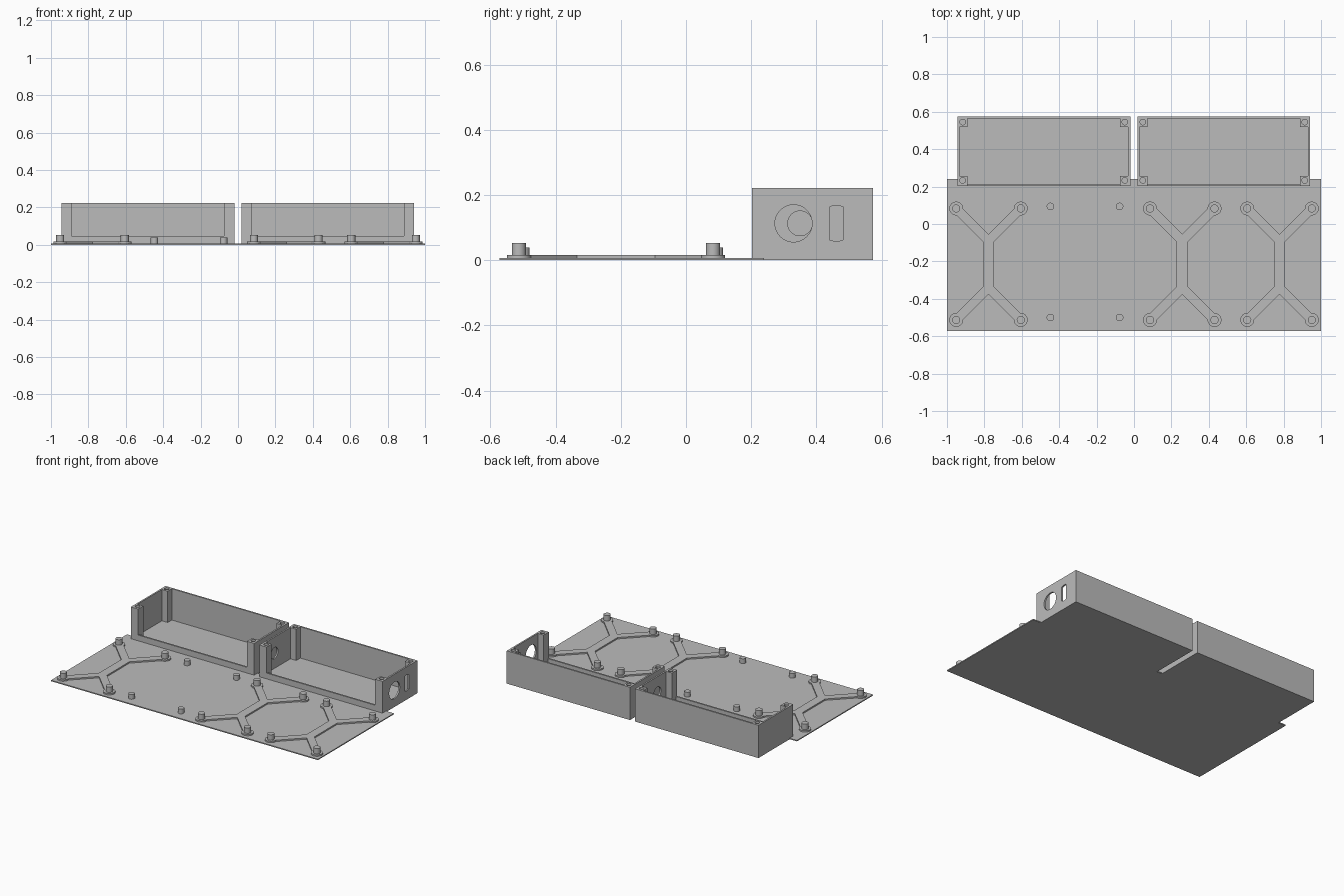
import bpy, bmesh, math
from mathutils import Matrix

if "Cube" in bpy.data.objects:
    bpy.data.objects.remove(bpy.data.objects["Cube"])

grey = bpy.data.materials.new("plain_grey")
grey.use_nodes = True
grey.diffuse_color = (0.5, 0.5, 0.5, 1)
grey.node_tree.nodes["Principled BSDF"].inputs["Base Color"].default_value = (0.5, 0.5, 0.5, 1)


def prism(name, pts, z0, z1, matrix=None):
    """Extrude a counter-clockwise outline from z0 to z1."""
    bm = bmesh.new()
    face = bm.faces.new([bm.verts.new((x, y, z0)) for x, y in pts])
    top = bmesh.ops.extrude_face_region(bm, geom=[face])["geom"]
    bmesh.ops.translate(bm, vec=(0, 0, z1 - z0),
                        verts=[v for v in top if isinstance(v, bmesh.types.BMVert)])
    if matrix:
        bm.transform(matrix)
    bmesh.ops.recalc_face_normals(bm, faces=bm.faces)
    mesh = bpy.data.meshes.new(name)
    bm.to_mesh(mesh)
    bm.free()
    mesh.materials.append(grey)
    obj = bpy.data.objects.new(name, mesh)
    bpy.context.collection.objects.link(obj)
    return obj


def rect(x0, x1, y0, y1):
    return [(x0, y0), (x1, y0), (x1, y1), (x0, y1)]


def arc(cx, cy, r, a0, a1, n):
    return [(cx + r * math.cos(math.radians(a0 + (a1 - a0) * i / n)),
             cy + r * math.sin(math.radians(a0 + (a1 - a0) * i / n))) for i in range(n + 1)]


def circle(cx, cy, r, n=32):
    return arc(cx, cy, r, 0, 360, n)[:-1]


def smooth(obj):
    bpy.ops.object.select_all(action="DESELECT")
    obj.select_set(True)
    bpy.context.view_layer.objects.active = obj
    bpy.ops.object.shade_smooth_by_angle(angle=math.radians(30))


def carve(obj, cutters):
    """Subtract the cutters, bake the result and drop the cutters."""
    for c in cutters:
        mod = obj.modifiers.new("cut", "BOOLEAN")
        mod.operation, mod.solver, mod.object = "DIFFERENCE", "EXACT", c
        c.hide_render = True
    deps = bpy.context.evaluated_depsgraph_get()
    baked = bpy.data.meshes.new_from_object(obj.evaluated_get(deps))
    obj.modifiers.clear()
    obj.data = baked
    for c in cutters:
        bpy.data.objects.remove(c)
    smooth(obj)


# Base plate
prism("base_plate", rect(-1, 1, -0.573, 0.24), 0, 0.007)

# Board mounts: flat brace with four standoffs each
HX, HY, MID_Y = 0.1725, 0.298, -0.215


def brace_outline(cx, cy):
    arm, pad, spine = 0.025, 0.037, 0.03
    meet = HY - HX
    spread = math.degrees(math.asin(arm / pad))
    quarter = [(spine, meet + spine - arm * math.sqrt(2))]
    quarter += arc(HX, HY, pad, -135 + spread, 225 - spread, 20)
    quarter += [(0, meet + arm * math.sqrt(2))]
    upper = quarter + [(-x, y) for x, y in reversed(quarter[:-1])]
    return [(cx + x, cy + y) for x, y in upper + [(-x, -y) for x, y in upper]]


for place, cx in (("right", -0.778), ("middle", 0.258), ("left", 0.778)):
    smooth(prism(f"{place}_mount_brace", brace_outline(cx, MID_Y), 0.005, 0.0165))
    for i, (sx, sy) in enumerate(((-1, -1), (1, -1), (-1, 1), (1, 1)), 1):
        smooth(prism(f"{place}_standoff_{i}",
                     circle(cx + sx * HX, MID_Y + sy * HY, 0.0215), 0.01, 0.053))

# Short standoffs without a brace
for i, (x, y) in enumerate(((-0.447, -0.5), (-0.077, -0.5), (-0.447, 0.094), (-0.077, 0.094)), 1):
    smooth(prism(f"short_standoff_{i}", circle(x, y, 0.02), 0.005, 0.039))

# Open boxes along the back
Y0, Y1, TOP, WALL, POST = 0.202, 0.574, 0.222, 0.011, 0.055
# Turns an outline drawn in (y, z) into a cutter running along x
SIDEWAYS = Matrix(((0, 0, 1, 0), (1, 0, 0, 0), (0, 1, 0, 0), (0, 0, 0, 1)))


def cable_box(name, x0, x1, side_cuts):
    box = prism(name, rect(x0, x1, Y0, Y1), 0, TOP)
    # cavity outline steps round the corner posts
    xs, ys = (x0 + WALL, x0 + POST, x1 - POST, x1 - WALL), (Y0 + WALL, Y0 + POST, Y1 - POST, Y1 - WALL)
    cavity = [(xs[1], ys[0]), (xs[2], ys[0]), (xs[2], ys[1]), (xs[3], ys[1]),
              (xs[3], ys[2]), (xs[2], ys[2]), (xs[2], ys[3]), (xs[1], ys[3]),
              (xs[1], ys[2]), (xs[0], ys[2]), (xs[0], ys[1]), (xs[1], ys[1])]
    cutters = [prism("cavity_cutter", cavity, 0.01, 0.3),
               prism("front_cutter", rect(xs[1], xs[2], Y0 - 0.1, Y0 + 0.03), 0.046, 0.3)]
    # screw holes in the posts
    for x in (x0 + 0.029, x1 - 0.029):
        for y in (Y0 + 0.031, Y1 - 0.029):
            cutters.append(prism("screw_cutter", circle(x, y, 0.015, 24), 0.12, 0.3))
    # openings in the end walls
    for outline, x in side_cuts:
        cutters.append(prism("side_cutter", outline, x - 0.03, x + 0.03, SIDEWAYS))
    carve(box, cutters)


cable_hole = circle(0.35, 0.113, 0.038)
socket_hole = circle(0.33, 0.113, 0.057, 48)
# switch slot: straight sides with shallow arched ends
slot_arc = arc(0.4615, 0.113, 0.0545, 67, 113, 8)
switch_slot = slot_arc + [(2 * 0.4615 - x, 0.226 - z) for x, z in slot_arc]

cable_box("right_box", -0.945, -0.02, [(cable_hole, -0.02)])
cable_box("left_box", 0.018, 0.942,
          [(cable_hole, 0.018), (socket_hole, 0.942), (switch_slot, 0.942)])
